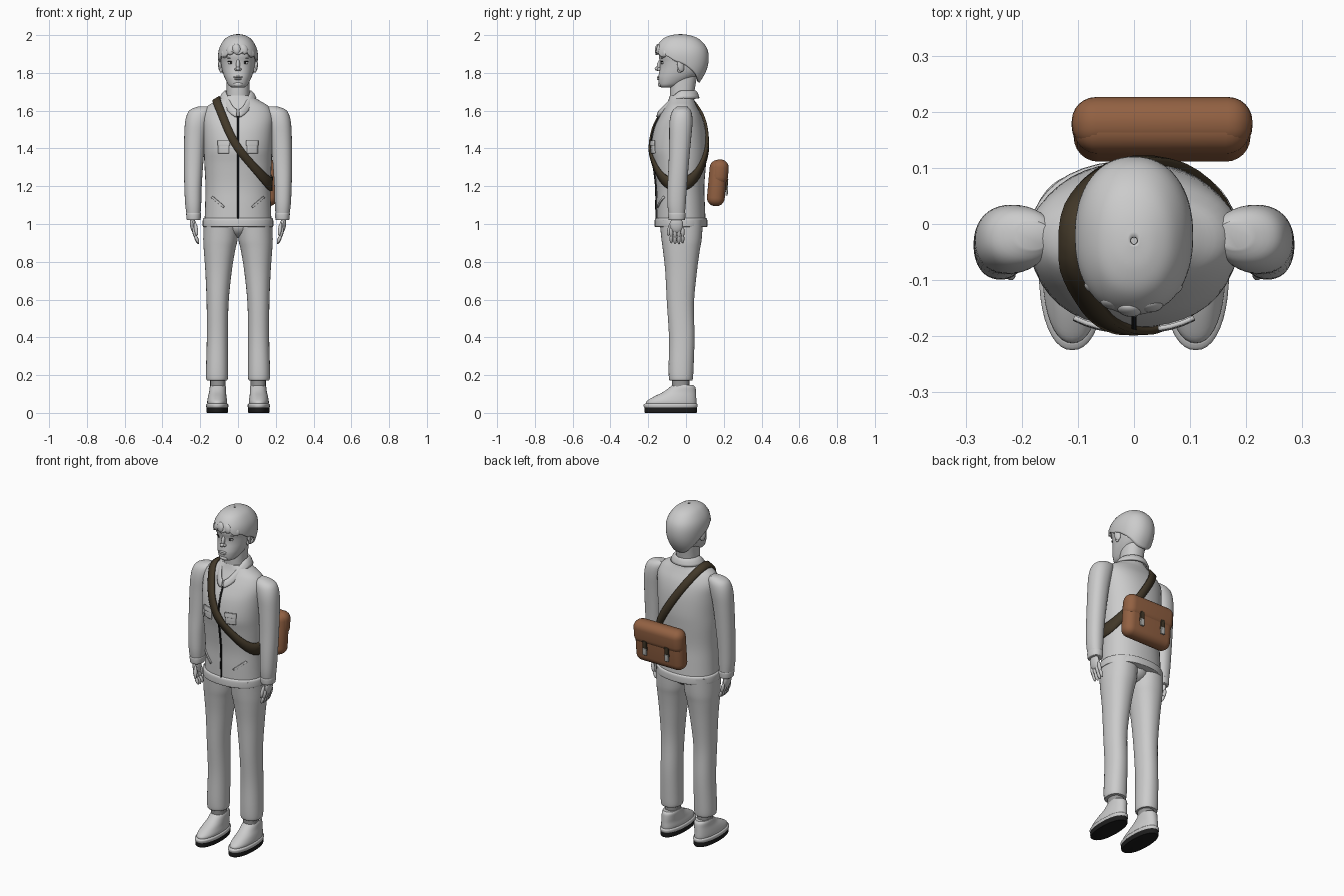
import bpy, bmesh
from math import sin, cos, pi, radians
from mathutils import Vector, Matrix, Euler
from mathutils.bvhtree import BVHTree

if "Cube" in bpy.data.objects:
    bpy.data.objects.remove(bpy.data.objects["Cube"])
built = []


def material(name, r, g, b):
    m = bpy.data.materials.new(name)
    m.use_nodes = True
    m.diffuse_color = (r, g, b, 1)
    m.node_tree.nodes["Principled BSDF"].inputs["Base Color"].default_value = (r, g, b, 1)
    return m


CLAY = material("pale grey", .6, .6, .6)
SOCK = material("mid grey", .3, .3, .3)
LEATHER = material("brown leather", .29, .12, .055)
STRAP = material("dark brown", .055, .04, .022)
BLACK = material("black rubber", .012, .012, .012)
METAL = material("buckle metal", .5, .5, .48)
WHITE = material("eye white", .8, .8, .8)


def finish(bm, name, mat, mirror=False, thick=0):
    bmesh.ops.recalc_face_normals(bm, faces=bm.faces)
    me = bpy.data.meshes.new(name)
    bm.to_mesh(me)
    bm.free()
    me.materials.append(mat)
    ob = bpy.data.objects.new(name, me)
    bpy.context.collection.objects.link(ob)
    if thick:
        so = ob.modifiers.new("thickness", "SOLIDIFY")
        so.thickness, so.offset = thick, 0
    if mirror:
        ob.modifiers.new("mirror", "MIRROR")
    built.append(ob)
    return ob


def grid(name, fn, nu, nv, mat, closed=True, caps=False, **kw):
    """Surface from fn(u, v); u runs around and v along."""
    bm = bmesh.new()
    cols = nu if closed else nu + 1
    rows = [[bm.verts.new(fn(i / nu, j / nv)) for i in range(cols)] for j in range(nv + 1)]
    for low, high in zip(rows, rows[1:]):
        for i in range(nu):
            k = (i + 1) % cols
            bm.faces.new((low[i], low[k], high[k], high[i]))
    if caps:
        bm.faces.new(rows[0])
        bm.faces.new(rows[-1])
    return finish(bm, name, mat, **kw)


def ring_point(rings, t, a, power=2.2):
    """Point on a smooth stack of rings (z, centre x, half width, front y, back y)."""
    i = min(int(t), len(rings) - 2)
    f = t - i
    p = [rings[max(0, min(len(rings) - 1, i + k))] for k in (-1, 0, 1, 2)]
    z, cx, rx, yf, yb = [
        b + .5 * f * (c - a0 + f * (2 * a0 - 5 * b + 4 * c - d + f * (3 * (b - c) + d - a0)))
        for a0, b, c, d in zip(*p)]
    c, s = cos(a), sin(a)
    e = 2 / power
    x = abs(c) ** e * (1 if c > 0 else -1)
    y = abs(s) ** e * (1 if s > 0 else -1)
    return Vector((cx + rx * x, (yf + yb) / 2 + (yb - yf) / 2 * y, z))


def loft(name, rings, mat, power=2.2, steps=4, **kw):
    n = len(rings) - 1
    return grid(name, lambda u, v: ring_point(rings, v * n, u * 2 * pi, power),
                40, n * steps, mat, caps=True, **kw)


def ball(name, loc, size, mat, rot=(0, 0, 0), mirror=True):
    bm = bmesh.new()
    m = Matrix.LocRotScale(Vector(loc), Euler(rot), Vector(size))
    bmesh.ops.create_uvsphere(bm, u_segments=16, v_segments=10, radius=1, matrix=m)
    return finish(bm, name, mat, mirror)


def box(name, loc, size, bevel, mat, matrix):
    bm = bmesh.new()
    bmesh.ops.create_cube(bm, size=1, matrix=Matrix.LocRotScale(Vector(loc), None, Vector(size)))
    bmesh.ops.bevel(bm, geom=bm.edges[:], offset=bevel, segments=6, profile=.5, affect="EDGES")
    bm.transform(matrix)
    return finish(bm, name, mat)


# Jacket body
torso = loft("jacket_body", [
    (.99, 0, .178, -.155, .105), (1.1, 0, .174, -.156, .1), (1.2, 0, .172, -.157, .097),
    (1.32, 0, .178, -.172, .106), (1.4, 0, .181, -.185, .11), (1.5, 0, .186, -.17, .103),
    (1.57, 0, .188, -.14, .085), (1.62, 0, .165, -.112, .06), (1.65, 0, .12, -.096, .046),
    (1.68, 0, .07, -.085, .04)], CLAY)
tree = BVHTree.FromPolygons([v.co for v in torso.data.vertices],
                            [p.vertices for p in torso.data.polygons])
loft("jacket_waistband", [(.985, 0, .183, -.162, .109), (.99, 0, .187, -.166, .113),
                          (1.025, 0, .186, -.165, .112), (1.032, 0, .178, -.157, .104)], CLAY)

# Sleeves and cuffs
loft("sleeve", [
    (1.03, .235, .034, -.088, -.008), (1.1, .237, .042, -.098, -.002), (1.2, .238, .046, -.098, .005),
    (1.32, .235, .051, -.092, .015), (1.45, .229, .056, -.089, .027), (1.53, .22, .061, -.088, .034),
    (1.58, .208, .062, -.08, .032), (1.607, .195, .055, -.066, .022), (1.622, .18, .03, -.045, .005)],
    CLAY, mirror=True)
loft("cuff", [(1.02, .235, .032, -.088, -.01), (1.025, .235, .037, -.093, -.005),
              (1.055, .235, .039, -.095, -.003), (1.06, .235, .035, -.09, -.007)], CLAY, mirror=True)

# Hands
ball("palm", (.238, -.05, .995), (.016, .035, .045), CLAY, (0, radians(8), 0))
for i in range(4):
    y = -.078 + i * .02
    drop = .004 * abs(i - 1.4)
    ball("finger_base", (.231, y, .952 + drop), (.01, .0105, .03), CLAY, (0, radians(12), 0))
    ball("finger_tip", (.219, y, .916 + drop), (.009, .0095, .026), CLAY, (0, radians(24), 0))
ball("thumb", (.222, -.087, .973), (.01, .011, .037), CLAY, (radians(-12), radians(8), 0))

# Trousers
loft("trouser_leg", [
    (.172, .111, .05, -.083, .03), (.18, .111, .057, -.09, .036), (.24, .111, .058, -.092, .04),
    (.4, .109, .056, -.09, .045), (.58, .108, .058, -.101, .042), (.75, .103, .07, -.11, .058),
    (.86, .098, .083, -.122, .073), (.92, .093, .091, -.13, .083), (1.02, .089, .093, -.14, .09)],
    CLAY, mirror=True)
ball("seat", (0, -.022, .995), (.09, .098, .07), CLAY, mirror=False)

# Socks and shoes
loft("sock", [(.12, .107, .04, -.075, .018), (.19, .107, .04, -.075, .018)], SOCK, mirror=True)
loft("shoe_upper", [
    (.045, .11, .052, -.212, .054), (.062, .11, .053, -.208, .055), (.085, .11, .049, -.172, .054),
    (.11, .108, .045, -.122, .053), (.135, .107, .043, -.087, .05), (.147, .107, .039, -.073, .04)],
    CLAY, mirror=True)
loft("shoe_welt", [(.028, .11, .057, -.221, .058), (.034, .11, .059, -.224, .061),
                   (.044, .11, .059, -.224, .061), (.05, .11, .053, -.214, .055)], CLAY, mirror=True)
loft("shoe_sole", [(0, .11, .054, -.215, .055), (.006, .11, .057, -.22, .058),
                   (.03, .11, .057, -.22, .058)], BLACK, mirror=True)

# Neck, skull and ears
loft("neck", [(1.6, 0, .065, -.08, .045), (1.68, 0, .06, -.085, .042), (1.79, 0, .062, -.085, .06)], CLAY)
loft("head", [
    (1.722, 0, .03, -.13, -.07), (1.735, 0, .05, -.142, -.03), (1.77, 0, .069, -.147, .04),
    (1.8, 0, .08, -.143, .08), (1.83, 0, .087, -.138, .1), (1.86, 0, .091, -.138, .105),
    (1.9, 0, .094, -.144, .105), (1.95, 0, .08, -.125, .085), (1.985, 0, .04, -.08, .03)], CLAY)
ball("ear", (.094, -.028, 1.838), (.01, .019, .033), CLAY, (radians(12), 0, radians(20)))
ball("ear_lobe", (.09, -.034, 1.815), (.008, .012, .014), CLAY)

# Face
ball("nose_bridge", (0, -.14, 1.845), (.01, .013, .03), CLAY, (radians(-18), 0, 0), False)
ball("nose_tip", (0, -.15, 1.822), (.012, .016, .011), CLAY, mirror=False)
ball("nostril", (.011, -.142, 1.819), (.008, .011, .008), CLAY)
ball("upper_lip", (0, -.142, 1.778), (.025, .012, .005), CLAY, mirror=False)
ball("lower_lip", (0, -.142, 1.768), (.021, .012, .006), CLAY, mirror=False)
ball("chin", (0, -.135, 1.739), (.026, .014, .014), CLAY, mirror=False)
ball("eye", (.037, -.123, 1.853), (.017, .008, .007), WHITE)
ball("pupil", (.037, -.129, 1.853), (.006, .004, .006), BLACK)
ball("eyelid", (.037, -.125, 1.86), (.019, .008, .003), BLACK)
ball("eyebrow", (.039, -.123, 1.879), (.022, .01, .004), CLAY, (0, radians(-4), 0))

# Hair
HAIR = [(2, 0, .006, -.036, -.024), (1.994, 0, .036, -.08, .02), (1.976, 0, .066, -.12, .065),
        (1.94, 0, .09, -.148, .1), (1.9, 0, .1, -.157, .114), (1.85, 0, .098, -.15, .113),
        (1.8, 0, .088, -.13, .097), (1.75, 0, .071, -.1, .066)]


def hair(u, v):
    a = u * 2 * pi
    s = sin(a)
    hairline = 5 + 2 * max(0, s) - max(0, -s) * (1.15 + .25 * sin(9 * a))
    return ring_point(HAIR, v * hairline, a)


grid("hair", hair, 64, 24, CLAY, thick=.01)
for x, z, tilt in ((-.066, 1.905, .5), (-.038, 1.922, .25), (-.008, 1.927, -.2), (.03, 1.925, -.35), (.064, 1.908, -.5)):
    y = -.152 + 9 * x * x
    ball("fringe_lock", (x, y, z), (.022, .013, .028), CLAY, (radians(-12), tilt, x * 7), False)


# Collar folded down and open at the front
def collar(u, v):
    b = .08 + u * (2 * pi - .16)
    f = max(0, cos(b)) ** 2
    return Vector(((.064 + .028 * v) * sin(b), -.02 - cos(b) * (.068 + .018 * v + .047 * f),
                   1.702 - .037 * v - .1 * f + .008 * sin(pi * v)))


grid("collar", collar, 48, 5, CLAY, closed=False, thick=.012)


def patch(name, a, b, c, d, mat, lift=.003, mirror=True):
    """Plate draped over the jacket front; corners are (x, z)."""
    a, b, c, d = map(Vector, (a, b, c, d))

    def drape(u, v):
        p = a.lerp(b, u).lerp(d.lerp(c, u), v)
        hit = tree.ray_cast(Vector((p.x, -1, p.y)), Vector((0, 1, 0)))[0]
        return hit - Vector((0, lift, 0))
    return grid(name, drape, 6, 12, mat, closed=False, thick=.008, mirror=mirror)


# Zip and pockets
patch("zip", (-.004, 1), (.004, 1), (.004, 1.57), (-.004, 1.57), BLACK, mirror=False)
patch("chest_pocket", (.047, 1.375), (.103, 1.375), (.103, 1.425), (.047, 1.425), CLAY)
patch("pocket_flap", (.043, 1.415), (.107, 1.415), (.107, 1.442), (.043, 1.442), CLAY, .008)
patch("side_pocket_welt", (.078, 1.086), (.14, 1.139), (.133, 1.147), (.071, 1.094), CLAY)

# Shoulder strap wrapped around the jacket
centre = Vector((.03, -.035, 1.44))
down, back = Vector((.54, 0, -.84)), Vector((0, 1, 0))
across = Vector((.84, 0, .54))


def strap(u, v):
    a = u * 2 * pi
    ray = down * cos(a) + back * sin(a)
    start = centre + across * ((v - .5) * .042 - .045 * max(0, -sin(a)))
    hit = tree.ray_cast(start + ray, -ray)[0]
    return hit + ray * .007


grid("shoulder_strap", strap, 72, 2, STRAP, thick=.014)

# Satchel with flap and two buckles
place = Matrix.Translation((.05, .165, 1.217)) @ Matrix.Rotation(-.09, 4, "X")
box("satchel_body", (0, 0, 0), (.315, .094, .246), .044, LEATHER, place)
box("satchel_flap", (0, .008, .058), (.322, .092, .136), .043, LEATHER, place)
for x in (-.073, .073):
    box("buckle_strap", (x, .051, -.005), (.026, .012, .06), .003, STRAP, place)
    box("buckle", (x, .055, -.04), (.026, .012, .042), .004, METAL, place)

# Smooth shading with crisp edges kept
bpy.ops.object.select_all(action="DESELECT")
for ob in built:
    ob.select_set(True)
bpy.context.view_layer.objects.active = built[0]
bpy.ops.object.shade_smooth_by_angle(angle=radians(40))
